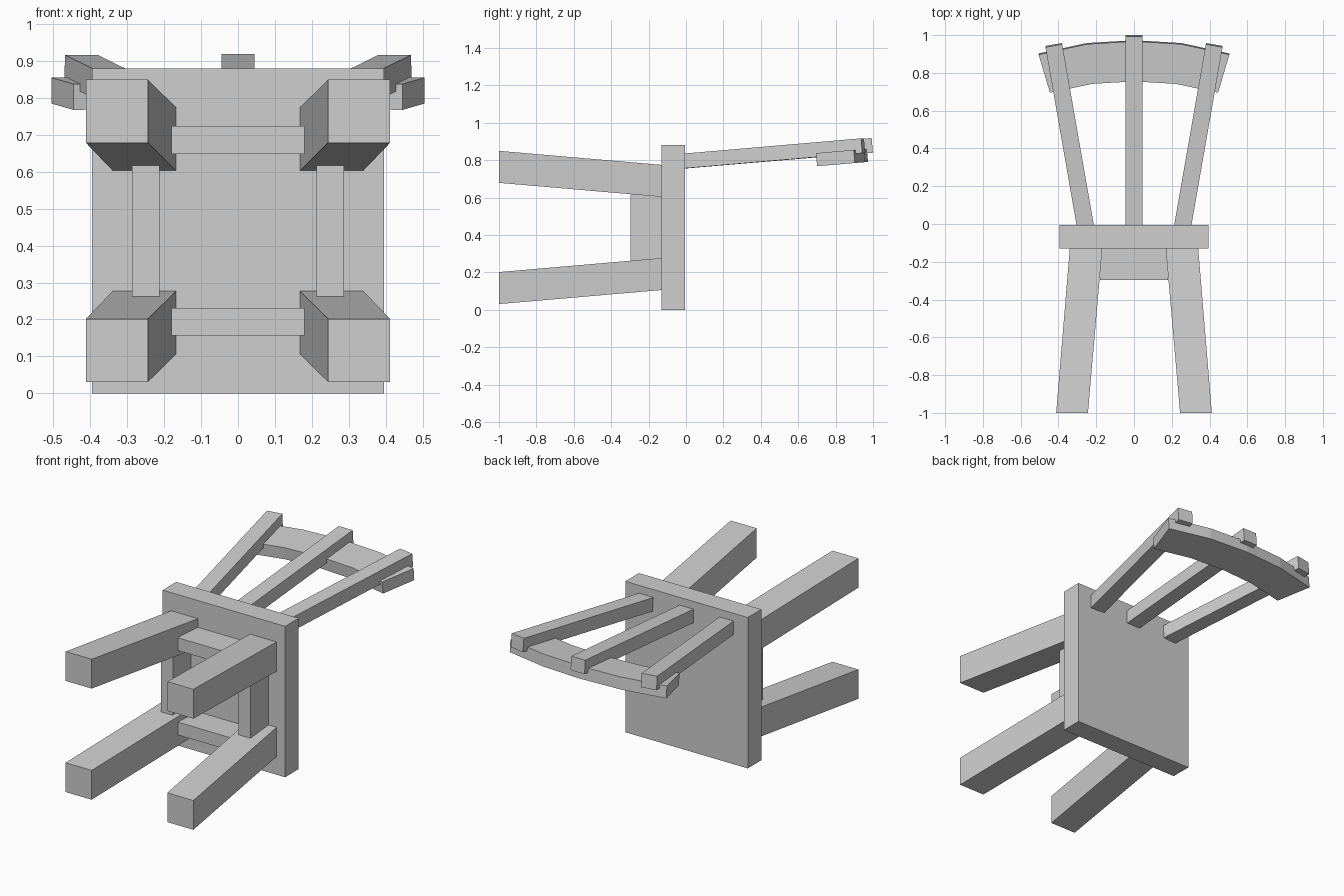
import bpy, bmesh
from mathutils import Vector

cube = bpy.data.objects.get("Cube")
if cube:
    bpy.data.objects.remove(cube, do_unlink=True)

grey = bpy.data.materials.new("plain grey")
grey.use_nodes = True
GREY = (0.62, 0.62, 0.62, 1)
grey.diffuse_color = GREY
grey.node_tree.nodes["Principled BSDF"].inputs["Base Color"].default_value = GREY


def loft(name, sections):
    """Skin a row of four-cornered sections and cap both ends."""
    bm = bmesh.new()
    rings = [[bm.verts.new(p) for p in s] for s in sections]
    for a, b in zip(rings, rings[1:]):
        for i in range(4):
            j = (i + 1) % 4
            bm.faces.new((a[i], a[j], b[j], b[i]))
    bm.faces.new(rings[0])
    bm.faces.new(rings[-1])
    bmesh.ops.recalc_face_normals(bm, faces=bm.faces)
    mesh = bpy.data.meshes.new(name)
    bm.to_mesh(mesh)
    bm.free()
    mesh.materials.append(grey)
    obj = bpy.data.objects.new(name, mesh)
    bpy.context.collection.objects.link(obj)


def rect(x, y, z, w, h):
    """Upright rectangle facing y, centred on x and z."""
    return [(x + sx * w / 2, y, z + sz * h / 2)
            for sx, sz in ((-1, -1), (1, -1), (1, 1), (-1, 1))]


def block(name, x, z, w, h, y0, y1):
    loft(name, [rect(x, y0, z, w, h), rect(x, y1, z, w, h)])


def bar(name, start, end, w, h):
    """Square-ended bar between two points."""
    start, end = Vector(start), Vector(end)
    d = (end - start).normalized()
    side = d.cross(Vector((0, 0, 1))).normalized() * w / 2
    up = side.cross(d).normalized() * h / 2
    loft(name, [[p - side - up, p + side - up, p + side + up, p - side + up]
                for p in (start, end)])


MID = 0.44          # middle height of the seat
SEAT_UNDER = -0.13
SEAT_TOP = -0.005

# Seat slab
block("seat", 0, MID, 0.79, 0.88, SEAT_UNDER, SEAT_TOP)

# Splayed legs
for sx, side in ((1, "left"), (-1, "right")):
    for sz, level in ((1, "upper"), (-1, "lower")):
        loft(f"{level}_{side}_leg",
             [rect(sx * 0.328, -1, MID + sz * 0.324, 0.168, 0.171),
              rect(sx * 0.254, SEAT_UNDER, MID + sz * 0.249, 0.172, 0.171)])

# Aprons between the legs
for s, level, side in ((1, "upper", "left"), (-1, "lower", "right")):
    block(f"{level}_apron", 0, MID + s * 0.246, 0.36, 0.075, -0.297, SEAT_UNDER)
    block(f"{side}_apron", s * 0.25, MID, 0.075, 0.355, -0.297, SEAT_UNDER)

# Backrest spindles
bar("middle_spindle", (0, -0.008, 0.795), (0, 0.996, 0.879), 0.09, 0.079)
for s, side in ((1, "left"), (-1, "right")):
    bar(f"{side}_spindle", (s * 0.258, -0.008, 0.795),
        (s * 0.425, 0.947, 0.877), 0.09, 0.079)

# Curved crest rail: inner and outer edge per station, tilted with the spindles
stations = [(-0.445, 0.695, -0.505, 0.897), (-0.22, 0.742, -0.25, 0.952),
            (0, 0.755, 0, 0.967)]
stations += [(-a, b, -c, d) for a, b, c, d in reversed(stations[:2])]
sections = []
for xi, yi, xo, yo in stations:
    zi, zo = (0.767 + 0.085 * (y - 0.69) for y in (yi, yo))
    sections.append([(xi, yi + 0.006, zi), (xo, yo + 0.006, zo),
                     (xo, yo, zo + 0.07), (xi, yi, zi + 0.07)])
loft("crest_rail", sections)
